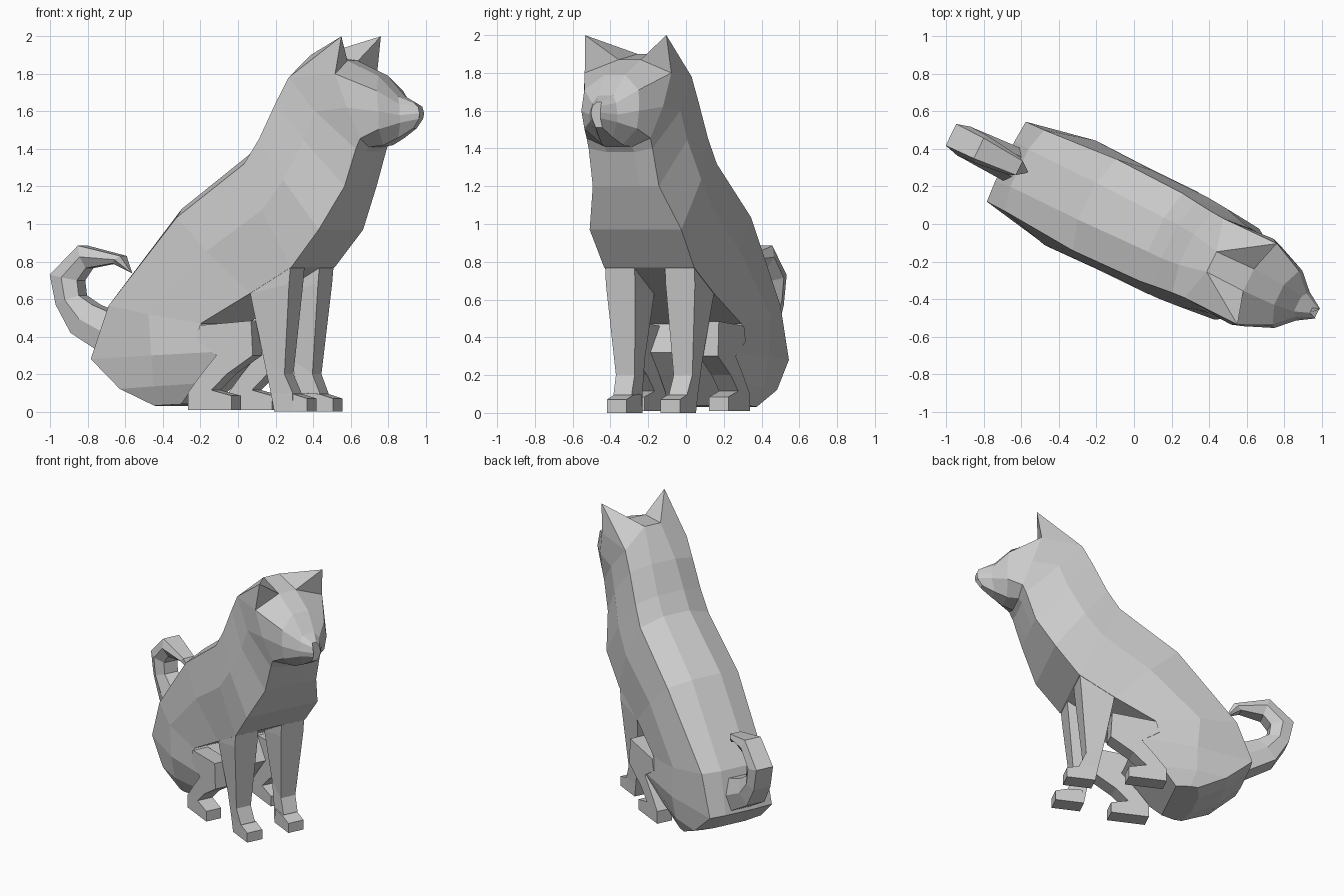
import bpy, bmesh, math
from mathutils import Matrix

# The animal is modelled facing +x (u forward, v sideways), then turned to its heading
TURN = Matrix.Rotation(math.radians(-26), 4, 'Z')
coat = bpy.data.materials.new("grey_coat")
coat.diffuse_color = (0.6, 0.6, 0.6, 1)


def finish(name, bm):
    bmesh.ops.recalc_face_normals(bm, faces=bm.faces)
    bm.transform(TURN)
    me = bpy.data.meshes.new(name)
    bm.to_mesh(me)
    bm.free()
    me.materials.append(coat)
    ob = bpy.data.objects.new(name, me)
    bpy.context.collection.objects.link(ob)


def loft(name, rings):
    """Skin closed rings of (u, v, z) points and cap both ends."""
    bm = bmesh.new()
    vs = [[bm.verts.new(p) for p in r] for r in rings]
    n = len(vs[0])
    for a, b in zip(vs, vs[1:]):
        for i in range(n):
            j = (i + 1) % n
            bm.faces.new((a[i], a[j], b[j], b[i]))
    bm.faces.new(vs[0])
    bm.faces.new(vs[-1])
    finish(name, bm)


def mirrored(half):
    return half + [(u, -v, z) for u, v, z in reversed(half)]


def section(bu, bz, fu, fz, t, a, b, c, d):
    """Torso ring from the spine point to the belly or chest point."""
    def at(t, w):
        return (bu + (fu - bu) * t, w, bz + (fz - bz) * t)
    return mirrored([at(0, a), at(t, b), at(.5, c), at(1, d), at(1, .08)])


# Torso: rump, haunches, ribs, chest, neck
torso = [section(*s) for s in (
    (-.42, .03, -.24, .04, .20, .10, .23, .23, .20),
    (-.60, .12, -.13, .15, .05, .12, .255, .28, .25),
    (-.765, .28, .04, .32, .01, .12, .237, .31, .30),
    (-.68, .57, -.08, .47, .05, .11, .24, .31, .29),
    (-.28, 1.08, .20, .63, .10, .11, .27, .30, .265),
    (.13, 1.38, .445, .77, .10, .10, .26, .30, .265),
    (.21, 1.50, .61, .97, .09, .10, .25, .29, .27),
    (.31, 1.69, .726, 1.20, .08, .09, .24, .26, .195))]

# Head: nape, brow, cheeks, muzzle, nose
head = [mirrored(h) for h in (
    [(.46, .06, 1.90), (.414, .235, 1.78), (.58, .25, 1.60), (.79, .188, 1.40), (.79, .08, 1.38)],
    [(.68, .065, 1.87), (.70, .255, 1.80), (.76, .235, 1.62), (.815, .188, 1.455), (.815, .08, 1.41)],
    [(.86, .06, 1.79), (.90, .16, 1.71), (.915, .17, 1.60), (.91, .155, 1.505), (.89, .06, 1.42)],
    [(.97, .045, 1.68), (.99, .07, 1.64), (1.0, .085, 1.58), (1.0, .08, 1.54), (.97, .04, 1.46)],
    [(1.05, .015, 1.645), (1.08, .025, 1.625), (1.09, .028, 1.59), (1.085, .025, 1.56), (1.05, .02, 1.51)])]
loft("body_and_head", torso + head)

# Tail: six-sided tube curling up and forward to a tip
tail = []
for ou, oz, iu, iz, w in ((-.72, .28, -.66, .50, .10), (-.96, .42, -.84, .57, .09),
                          (-1.05, .57, -.92, .62, .085), (-1.085, .73, -.93, .70, .085),
                          (-.92, .885, -.88, .765, .08), (-.68, .83, -.73, .79, .055),
                          (-.63, .74, -.635, .742, .006)):
    mu, mz = (ou + iu) / 2, (oz + iz) / 2
    tail.append(mirrored([(ou, w * .75, oz), (mu, w, mz), (iu, w * .6, iz)]))
loft("tail", tail)

for side, s in (("left", 1), ("right", -1)):
    # Ear: pyramid on the corner of the skull
    bm = bmesh.new()
    base = [bm.verts.new((u, v * s, z)) for u, v, z in
            ((.46, .06, 1.90), (.68, .065, 1.87), (.70, .255, 1.80), (.414, .235, 1.78))]
    tip = bm.verts.new((.73, .24 * s, 2.0))
    for i in range(4):
        bm.faces.new((base[i], base[(i + 1) % 4], tip))
    bm.faces.new(base)
    finish(side + "_ear", bm)

    # Front leg: back u, front u, inner v, outer v, back height, front height
    loft(side + "_front_leg", [
        [(b, i * s, z), (f, i * s, zf), (f, o * s, zf), (b, o * s, z)]
        for b, f, i, o, z, zf in (
            (.20, .44, .09, .262, .72, .79), (.20, .43, .09, .262, .63, .68),
            (.262, .385, .115, .225, .28, .20), (.30, .43, .11, .217, .10, .10),
            (.32, .43, .10, .215, 0, 0))])
    loft(side + "_front_paw", [
        [(u, .10 * s, 0), (u, .10 * s, z), (u, .215 * s, z), (u, .215 * s, 0)]
        for u, z in ((.33, .10), (.43, .095), (.515, .07))])

    # Hind leg: folded side profile given thickness, its thigh buried in the haunch
    prof = ((-.15, .01), (.11, .01), (.11, .085), (-.01, .115), (.08, .20), (.235, .30),
            (.225, .485), (-.08, .46), (-.10, .38), (.02, .30), (-.07, .20), (-.15, .10))
    loft(side + "_hind_leg", [[(u, v * s, z) for u, z in prof] for v in (.19, .303)])
